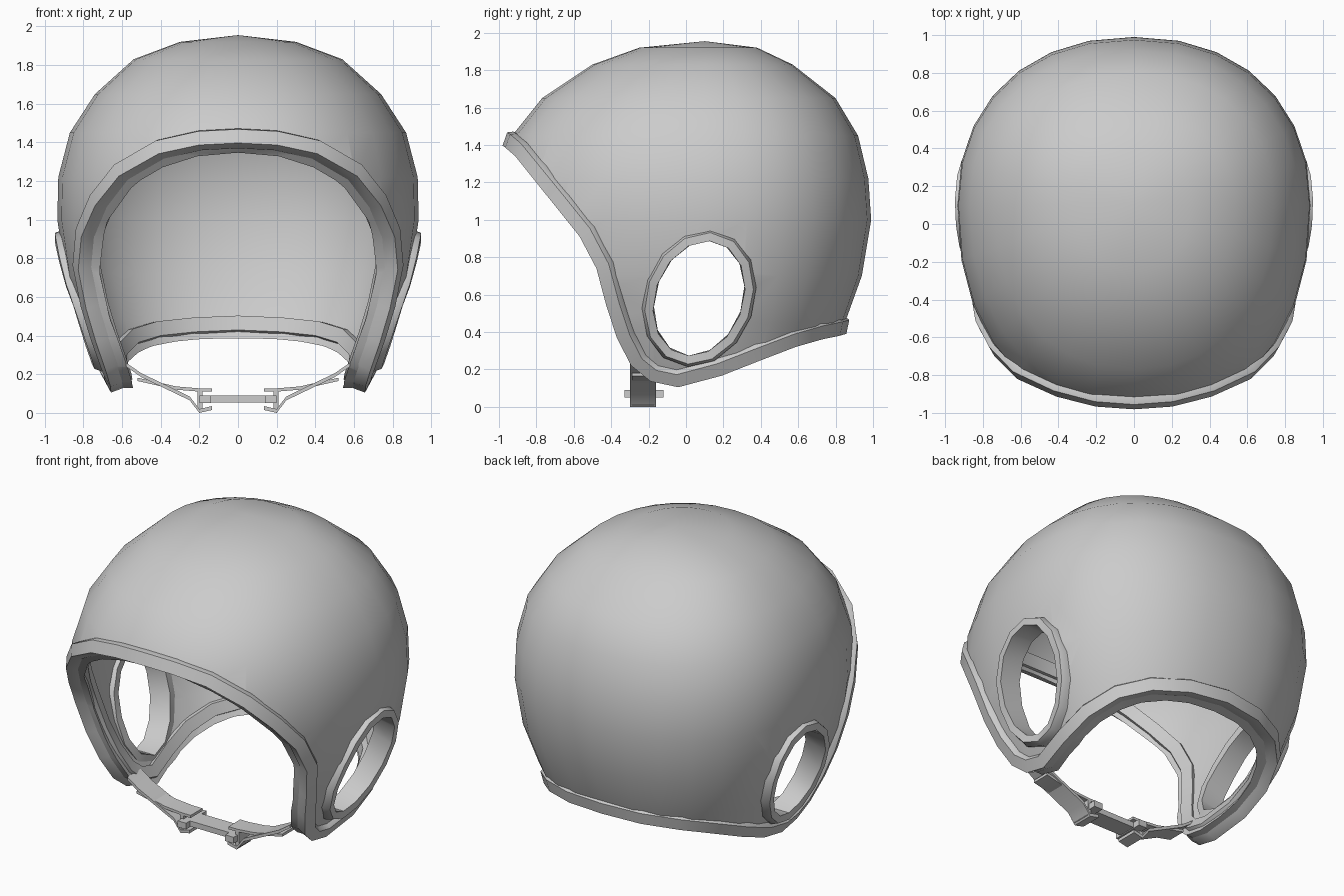
import bpy, bmesh, math
from mathutils import Vector

if "Cube" in bpy.data.objects:
    bpy.data.objects.remove(bpy.data.objects["Cube"], do_unlink=True)

grey = bpy.data.materials.new("helmet_grey")
grey.use_nodes = True
grey.diffuse_color = (0.6, 0.6, 0.6, 1)
grey.node_tree.nodes["Principled BSDF"].inputs["Base Color"].default_value = (0.6, 0.6, 0.6, 1)

POWER = 2.2
MID_Y = 0.1
# Shell levels: height, half width, front y, back y
LEVELS = [(0.0, 0.57, -0.9, 0.64), (0.2, 0.68, -0.97, 0.74), (0.45, 0.80, -1.0, 0.85),
          (0.7, 0.89, -1.03, 0.94), (1.0, 0.935, -1.04, 0.99), (1.22, 0.93, -1.02, 0.975),
          (1.45, 0.87, -0.93, 0.92), (1.65, 0.74, -0.77, 0.80), (1.83, 0.54, -0.5, 0.57),
          (1.92, 0.30, -0.25, 0.38)]


def make_object(name, bm, angle=35):
    bmesh.ops.recalc_face_normals(bm, faces=bm.faces[:])
    mesh = bpy.data.meshes.new(name)
    bm.to_mesh(mesh)
    bm.free()
    obj = bpy.data.objects.new(name, mesh)
    bpy.context.collection.objects.link(obj)
    mesh.materials.append(grey)
    smooth(obj, angle)
    return obj


def smooth(obj, angle):
    bpy.ops.object.select_all(action='DESELECT')
    obj.select_set(True)
    bpy.context.view_layer.objects.active = obj
    bpy.ops.object.shade_smooth_by_angle(angle=math.radians(angle))


def bridge(bm, a, b):
    for i in range(len(a)):
        j = (i + 1) % len(a)
        bm.faces.new((a[i], a[j], b[j], b[i]))


def prism(name, pts, axis, lo, hi):
    """Extrude a closed 2D outline along x or y."""
    bm = bmesh.new()
    put = (lambda p, d: (d, p[0], p[1])) if axis == 'x' else (lambda p, d: (p[0], d, p[1]))
    a, b = [[bm.verts.new(put(p, d)) for p in pts] for d in (lo, hi)]
    bridge(bm, a, b)
    bm.faces.new(a)
    bm.faces.new(b)
    return make_object(name, bm, 30)


def sweep(name, path, normals, section):
    """Closed sweep; section points are (toward the opening, outward)."""
    bm = bmesh.new()
    rings = []
    for i, p in enumerate(path):
        t = (path[(i + 1) % len(path)] - path[i - 1]).normalized()
        n = normals[i]
        n = (n - t * n.dot(t)).normalized()
        b = t.cross(n)
        rings.append([bm.verts.new(p + b * u + n * v) for u, v in section])
    for i, ring in enumerate(rings):
        bridge(bm, ring, rings[(i + 1) % len(rings)])
    return make_object(name, bm, 35)


def level_at(z):
    for a, b in zip(LEVELS, LEVELS[1:]):
        if a[0] <= z <= b[0]:
            f = (z - a[0]) / (b[0] - a[0])
            return [p + (q - p) * f for p, q in zip(a, b)]


def surface_x(y, z):
    _, w, front, back = level_at(z)
    t = min(1, (y - MID_Y) / ((back if y > MID_Y else front) - MID_Y))
    return w * (1 - t ** POWER) ** (1 / POWER)


def on_shell(x, y, z):
    """Push a point horizontally onto the shell."""
    _, w, front, back = level_at(z)
    reach = (back if y > MID_Y else front) - MID_Y
    s = (abs(x / w) ** POWER + abs((y - MID_Y) / reach) ** POWER) ** (-1 / POWER)
    return Vector((x * s, MID_Y + (y - MID_Y) * s, z))


# Shell: stacked rounded sections with a top cap
bm = bmesh.new()
SEG = 28
rings = []
for z, w, front, back in LEVELS:
    ring = []
    for k in range(SEG):
        c, s = math.cos(math.tau * k / SEG), math.sin(math.tau * k / SEG)
        reach = back if s > 0 else front
        x = math.copysign(w * abs(c) ** (2 / POWER), c)
        ring.append(bm.verts.new((x, MID_Y + (reach - MID_Y) * abs(s) ** (2 / POWER), z)))
    rings.append(ring)
for a, b in zip(rings, rings[1:]):
    bridge(bm, a, b)
top = bm.verts.new((0, MID_Y, 1.955))
for k in range(SEG):
    bm.faces.new((rings[-1][k], rings[-1][(k + 1) % SEG], top))
shell = make_object("shell", bm)

# Edge path of the face opening and neck, right half then mirrored
half = [on_shell(*p) for p in [
    (0, -.97, 1.40), (.2, -.95, 1.39), (.4, -.88, 1.345), (.58, -.76, 1.23), (.69, -.64, 1.08),
    (.77, -.53, .92), (.81, -.46, .75), (.79, -.42, .55), (.75, -.37, .38), (.69, -.29, .24),
    (.64, -.18, .16), (.63, -.04, .13), (.65, .18, .19), (.65, .38, .27), (.58, .56, .34),
    (.45, .70, .38), (.25, .80, .40), (0, .84, .41)]]
path = half + [Vector((-p.x, p.y, p.z)) for p in half[-2:0:-1]]

# Ear hole outline: a tilted ellipse
tilt = math.radians(20)
ear = []
for k in range(14):
    a = math.tau * k / 14
    u, v = 0.235 * math.cos(a), 0.315 * math.sin(a)
    ear.append((0.07 + u * math.cos(tilt) + v * math.sin(tilt),
                0.58 - u * math.sin(tilt) + v * math.cos(tilt)))

# Cut the opening and the ear holes out of the thick shell
solid = shell.modifiers.new("thickness", 'SOLIDIFY')
solid.thickness = 0.08
solid.offset = -1
outline = [(-1.5, 1.7)] + [(p.y, p.z) for p in half] + [(1.5, .5), (1.5, -.5), (-1.5, -.5)]
wide = [(0.07 + (y - 0.07) * 1.06, 0.58 + (z - 0.58) * 1.06) for y, z in ear]
cutters = [prism("opening_cutter", outline, 'x', -1.5, 1.5), prism("ear_cutter", wide, 'x', -1.5, 1.5)]
for cutter in cutters:
    cutter.hide_render = True
    cut = shell.modifiers.new("cut", 'BOOLEAN')
    cut.object = cutter
    cut.operation = 'DIFFERENCE'
    cut.solver = 'EXACT'
bpy.context.view_layer.update()
result = bpy.data.meshes.new_from_object(shell.evaluated_get(bpy.context.evaluated_depsgraph_get()))
shell.modifiers.clear()
shell.data = result
for cutter in cutters:
    bpy.data.objects.remove(cutter, do_unlink=True)
smooth(shell, 35)

# Edge trim around the whole opening
normals = [Vector((p.x, p.y, 0.5 * (p.z - 1))) for p in path]
sweep("edge_trim", path, normals,
      [(-.075, -.01), (-.065, .02), (.01, .03), (.025, -.03), (.015, -.1), (-.06, -.11), (-.07, -.07)])

# Ear hole rims
for side, name in ((1, "left_ear_rim"), (-1, "right_ear_rim")):
    loop = [Vector((side * surface_x(y, z), y, z)) for y, z in ear]
    if side > 0:
        loop.reverse()
    out = [Vector((side, 0, 0))] * len(loop)
    if (loop[1] - loop[0]).cross(out[0]).dot(Vector((0, .07, .58)) - loop[0]) < 0:
        loop.reverse()
    sweep(name, loop, out, [(0, -.11), (0, .03), (-.045, .03), (-.06, -.01), (-.05, -.11)])


# Chin strap: two folded bands on each side
def ribbon(name, pts, side, thick, lo, hi):
    outline = [(side * x, z) for x, z in pts] + [(side * x, z + thick) for x, z in reversed(pts)]
    prism(name, outline, 'y', lo, hi)


for side, word in ((1, "left"), (-1, "right")):
    ribbon(word + "_strap", [(.58, .24), (.5, .185), (.25, .065), (.2, 0), (.135, .015)],
           side, .02, -.3, -.16)
    ribbon(word + "_strap_fold", [(.52, .165), (.32, .12), (.2, .11), (.135, .11)],
           side, .017, -.29, -.17)
    ribbon(word + "_buckle_loop", [(.21, .01), (.185, .01)], side, .11, -.29, -.17)
    ribbon(word + "_buckle_pin", [(.2, .05), (.14, .05)], side, .04, -.33, -.12)
ribbon("buckle_bar", [(.2, .055), (-.2, .055)], 1, .035, -.29, -.17)
